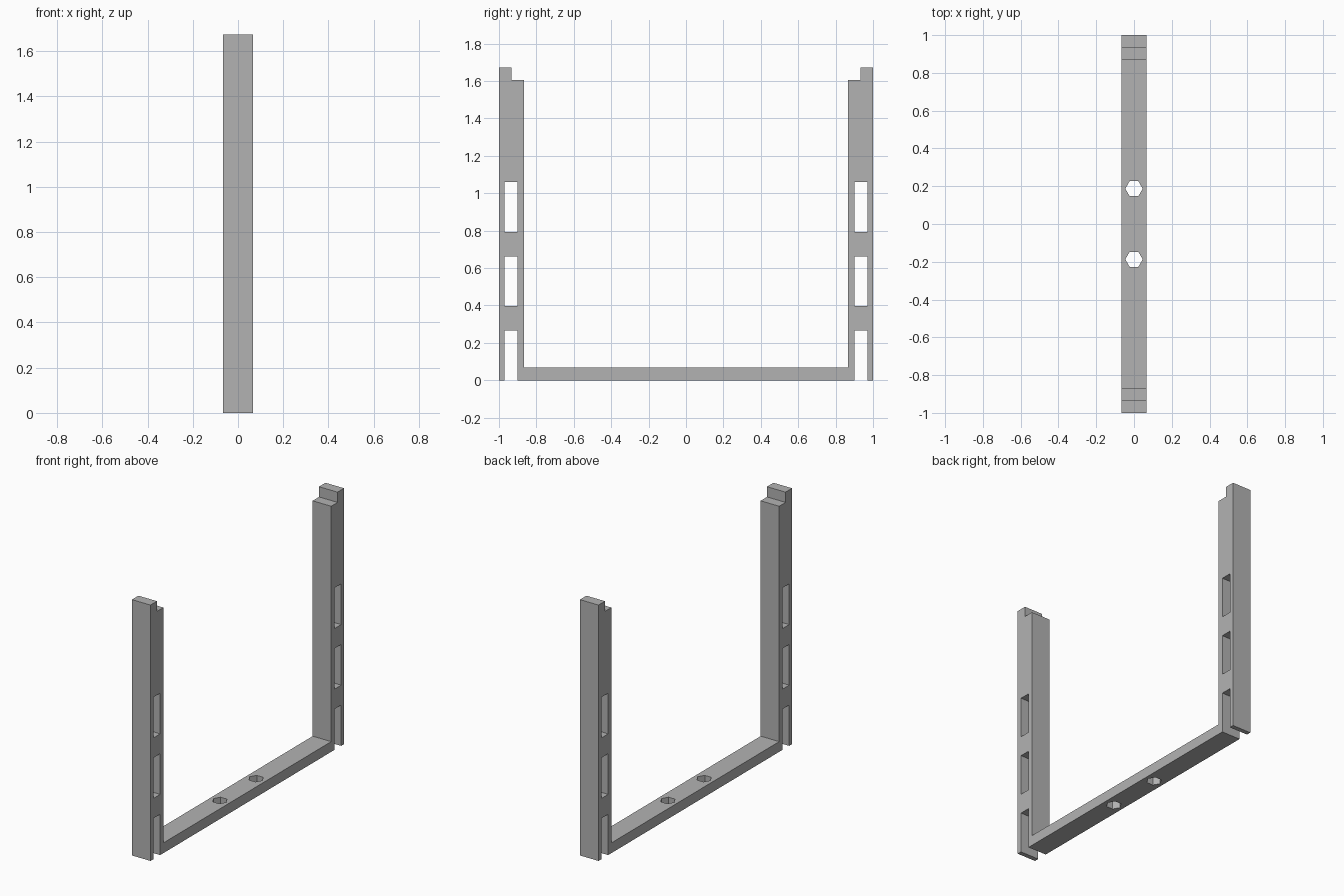
import bpy
import bmesh
import math
from mathutils import Matrix

default = bpy.data.objects.get("Cube")
if default:
    bpy.data.objects.remove(default, do_unlink=True)

HALF_WIDTH = 0.067
HEIGHT = 1.673

grey = bpy.data.materials.new("plain grey")
grey.use_nodes = True
grey.diffuse_color = (0.45, 0.45, 0.45, 1)
grey.node_tree.nodes["Principled BSDF"].inputs["Base Color"].default_value = grey.diffuse_color


def make_object(name, bm):
    bmesh.ops.recalc_face_normals(bm, faces=bm.faces)
    mesh = bpy.data.meshes.new(name)
    bm.to_mesh(mesh)
    bm.free()
    mesh.materials.append(grey)
    obj = bpy.data.objects.new(name, mesh)
    bpy.context.collection.objects.link(obj)
    return obj


def extrude_profile(name, profile, half_width):
    """Extrude a (y, z) outline symmetrically along x."""
    bm = bmesh.new()
    face = bm.faces.new([bm.verts.new((-half_width, y, z)) for y, z in profile])
    new = bmesh.ops.extrude_face_region(bm, geom=[face])["geom"]
    bmesh.ops.translate(bm, vec=(2 * half_width, 0, 0),
                        verts=[v for v in new if isinstance(v, bmesh.types.BMVert)])
    return make_object(name, bm)


def hex_prism(name, y, z):
    bm = bmesh.new()
    bmesh.ops.create_cone(bm, cap_ends=True, segments=6, radius1=0.046,
                          radius2=0.046, depth=0.3,
                          matrix=Matrix.Translation((0, y, z)) @ Matrix.Rotation(math.pi / 2, 4, "Z"))
    # Corners of the hexagon point along x
    if max(v.co.x for v in bm.verts) < 0.045:
        bmesh.ops.rotate(bm, verts=bm.verts, cent=(0, y, z),
                         matrix=Matrix.Rotation(math.pi / 6, 3, "Z"))
    return make_object(name, bm)


# U-shaped frame: base bar, uprights, stepped tops and open bottom slots
half = [(0.9, 0), (0.9, 0.267), (0.97, 0.267), (0.97, 0), (1, 0),
        (1, HEIGHT), (0.933, HEIGHT), (0.933, 1.606), (0.867, 1.606), (0.867, 0.067)]
outline = half + [(-y, z) for y, z in reversed(half)]
frame = extrude_profile("u_frame", outline, HALF_WIDTH)

# Closed slots in both uprights
cutters = []
for side in (-1, 1):
    for bottom in (0.397, 0.793):
        top = bottom + 0.266
        slot = [(side * 0.9, bottom), (side * 0.97, bottom),
                (side * 0.97, top), (side * 0.9, top)]
        cutters.append(extrude_profile("slot_cutter", slot, 0.2))
    # Hexagonal bolt holes in the base bar
    cutters.append(hex_prism("bolt_hole_cutter", side * 0.187, 0.03))

bpy.context.view_layer.objects.active = frame
for cutter in cutters:
    cutter.hide_render = True
    cut = frame.modifiers.new("cut", "BOOLEAN")
    cut.operation = "DIFFERENCE"
    cut.solver = "EXACT"
    cut.object = cutter
    bpy.ops.object.modifier_apply(modifier=cut.name)
    bpy.data.objects.remove(cutter, do_unlink=True)
